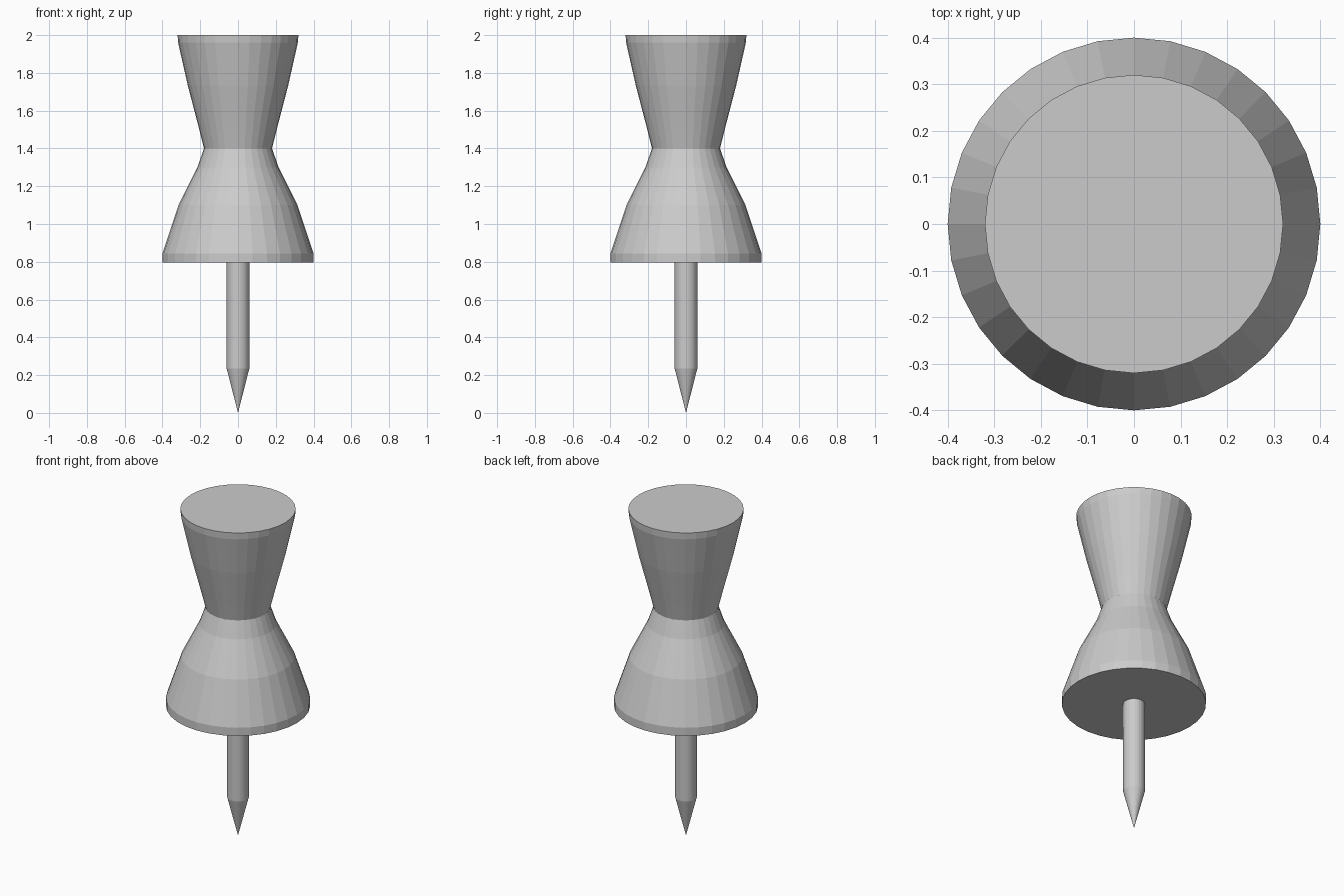
import bpy, bmesh
from math import cos, sin, tau

if "Cube" in bpy.data.objects:
    bpy.data.objects.remove(bpy.data.objects["Cube"])

SIDES = 32


def lathe(name, profile):
    """Revolve (radius, z) points, listed bottom to top, into a closed solid."""
    bm = bmesh.new()
    rings = []
    for r, z in profile:
        if r == 0:
            rings.append([bm.verts.new((0, 0, z))] * SIDES)
        else:
            rings.append([bm.verts.new((r * cos(tau * i / SIDES), r * sin(tau * i / SIDES), z))
                          for i in range(SIDES)])
    for a, b in zip(rings, rings[1:]):
        for i in range(SIDES):
            j = (i + 1) % SIDES
            bm.faces.new(list(dict.fromkeys((a[i], a[j], b[j], b[i]))))
    # Flat end caps
    if profile[0][0]:
        bm.faces.new(rings[0][::-1])
    if profile[-1][0]:
        bm.faces.new(rings[-1])
    bmesh.ops.recalc_face_normals(bm, faces=bm.faces)
    mesh = bpy.data.meshes.new(name)
    bm.to_mesh(mesh)
    bm.free()
    obj = bpy.data.objects.new(name, mesh)
    bpy.context.collection.objects.link(obj)
    return obj


# Handle: flared base, narrow waist, widening grip
lathe("handle", [(0.40, 0.795), (0.40, 0.845), (0.315, 1.10), (0.215, 1.30), (0.18, 1.40),
                 (0.205, 1.50), (0.265, 1.73), (0.317, 1.96), (0.32, 2.0)])

# Needle: pointed pin, its upper end set inside the handle
lathe("needle", [(0, 0), (0.06, 0.235), (0.06, 0.90)])
